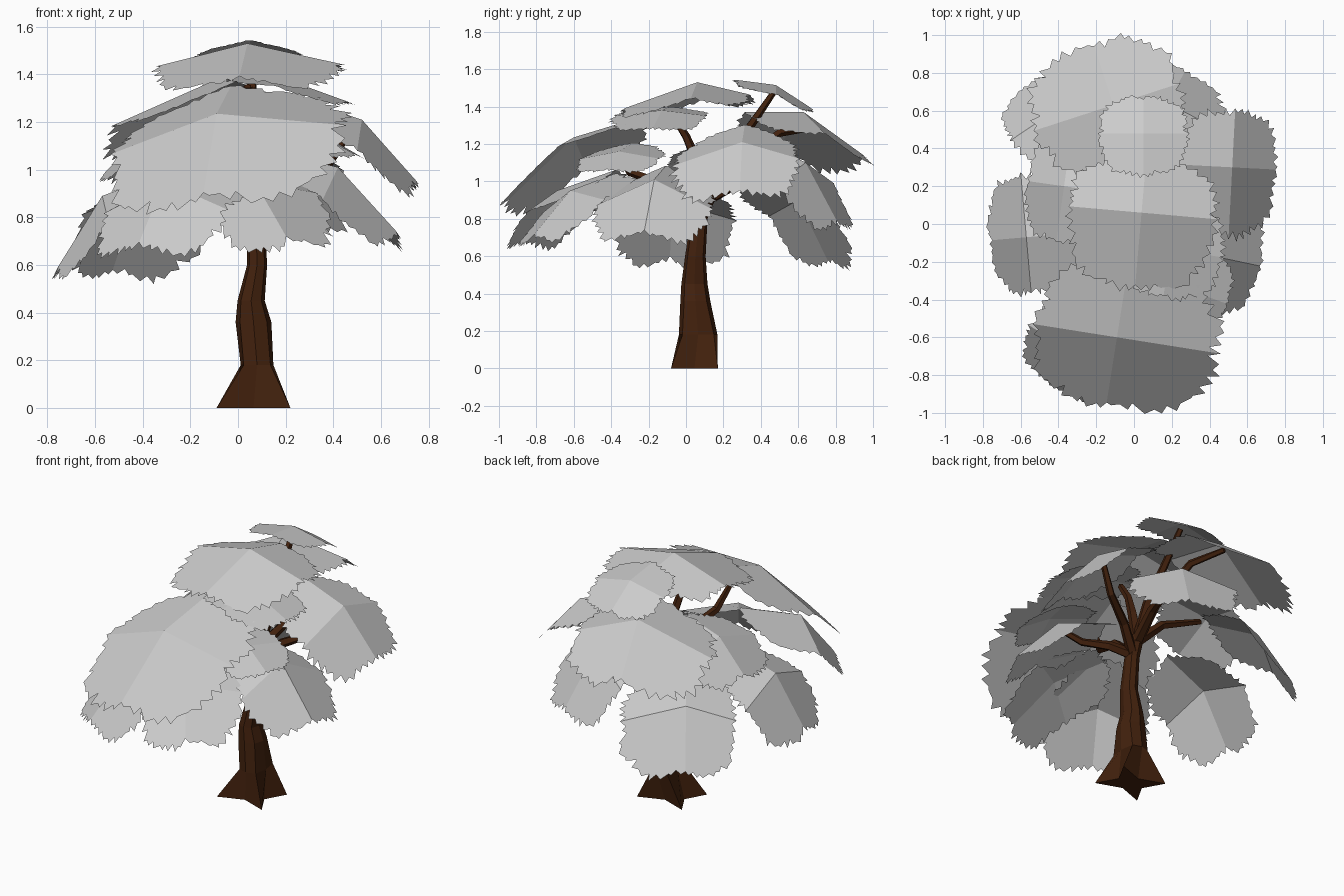
import bpy, bmesh, math, random
from mathutils import Vector

if "Cube" in bpy.data.objects:
    bpy.data.objects.remove(bpy.data.objects["Cube"])

random.seed(7)


def material(name, rgb):
    m = bpy.data.materials.new(name)
    m.diffuse_color = (*rgb, 1)
    m.use_nodes = True
    m.node_tree.nodes["Principled BSDF"].inputs["Base Color"].default_value = m.diffuse_color
    return m


LEAF = material("leaf_grey", (0.6, 0.6, 0.6))
BARK = material("bark_brown", (0.054, 0.015, 0.004))


def finish(bm, name, mat):
    me = bpy.data.meshes.new(name)
    bm.to_mesh(me)
    bm.free()
    me.materials.append(mat)
    ob = bpy.data.objects.new(name, me)
    bpy.context.collection.objects.link(ob)
    return ob


def loft(name, rings, mat):
    """Skin a list of point rings into a closed tube."""
    bm = bmesh.new()
    vs = [[bm.verts.new(p) for p in r] for r in rings]
    n = len(vs[0])
    for a, b in zip(vs, vs[1:]):
        for i in range(n):
            j = (i + 1) % n
            bm.faces.new((a[i], a[j], b[j], b[i]))
    bm.faces.new(vs[0][::-1])
    bm.faces.new(vs[-1])
    bmesh.ops.recalc_face_normals(bm, faces=bm.faces)
    return finish(bm, name, mat)


# Trunk: four-cornered star at the roots, rounder above
# z, centre x, centre y, half x, half y, corner factor, side factor
sections = [
    (0.00, 0.065, 0.045, 0.155, 0.125, 1.00, 0.55),
    (0.18, 0.080, 0.065, 0.070, 0.105, 0.80, 0.98),
    (0.36, 0.065, 0.050, 0.075, 0.080, 0.75, 1.00),
    (0.45, 0.055, 0.045, 0.057, 0.070, 0.75, 1.00),
    (0.60, 0.080, 0.050, 0.042, 0.055, 0.75, 1.00),
    (0.80, 0.075, 0.070, 0.038, 0.045, 0.75, 1.00),
    (0.93, 0.070, 0.110, 0.038, 0.042, 0.75, 1.00),
]
rings = []
for z, x, y, hx, hy, c, k in sections:
    star = [(-c, -c), (0, -k), (c, -c), (k, 0), (c, c), (0, k), (-c, c), (-k, 0)]
    rings.append([(x + hx * a, y + hy * b, z) for a, b in star])
loft("trunk", rings, BARK)


def branch(name, pts, r0, r1, sides=5):
    pts = [Vector(p) for p in pts]
    out = []
    for i, p in enumerate(pts):
        d = (pts[min(i + 1, len(pts) - 1)] - pts[max(i - 1, 0)]).normalized()
        side = d.cross(Vector((0.31, -0.83, 0.1))).normalized()
        up = d.cross(side)
        r = r0 + (r1 - r0) * i / (len(pts) - 1)
        ang = [2 * math.pi * k / sides for k in range(sides)]
        out.append([p + r * (math.cos(a) * side + math.sin(a) * up) for a in ang])
    loft(name, out, BARK)


# Branches leave the trunk at a low or a high fork
LOW = (0.075, 0.08, 0.82)
HIGH = (0.07, 0.11, 0.90)
branches = {
    "top_back": [HIGH, (0.07, 0.20, 1.10), (0.06, 0.36, 1.32), (0.05, 0.47, 1.48)],
    "back": [HIGH, (0.05, 0.25, 1.08), (0.00, 0.50, 1.26), (-0.08, 0.70, 1.29)],
    "top": [HIGH, (0.06, 0.06, 1.10), (0.04, 0.00, 1.24), (0.04, -0.07, 1.35)],
    "left": [HIGH, (-0.08, 0.15, 1.04), (-0.32, 0.20, 1.13)],
    "right": [LOW, (0.20, 0.15, 0.95), (0.38, 0.25, 1.03), (0.48, 0.30, 1.18)],
    "right_low": [LOW, (0.20, 0.02, 0.86), (0.30, -0.10, 0.90), (0.42, -0.16, 0.97)],
    "back_right_low": [HIGH, (0.12, 0.30, 1.00), (0.17, 0.55, 1.07)],
    "front": [LOW, (0.05, -0.10, 0.98), (0.00, -0.30, 1.05), (-0.04, -0.38, 1.18)],
}
for key, pts in branches.items():
    branch("branch_" + key, pts, 0.034, 0.017)


def leaf_sheet(name, c, az, out, inn, left, right):
    """Ragged sheet folded along two creases into four flat quarters.
    out/inn/left/right are (length, height change) from the centre,
    left being counter-clockwise from the outward direction az."""
    a = math.radians(az)
    o = Vector((math.cos(a), math.sin(a), 0))
    t = Vector((-math.sin(a), math.cos(a), 0))
    up = Vector((0, 0, 1))
    c = Vector(c)
    bm = bmesh.new()
    centre = bm.verts.new(c)
    q, p = 21, 2.8
    n = 4 * q
    ring = []
    phase = random.uniform(0, 6)
    for k in range(n):
        ang = 2 * math.pi * k / n
        if k % q:
            ang += random.uniform(-0.45, 0.45) * 2 * math.pi / n
        cu, cv = math.cos(ang), math.sin(ang)
        r = (abs(cu) ** p + abs(cv) ** p) ** (-1 / p)
        r *= 0.98 + 0.025 * math.sin(9 * ang + phase)
        r *= random.uniform(0.98, 1.04) if k % 2 else random.uniform(0.90, 0.98)
        u, v = r * cu, r * cv
        if k % q == 0:      # crease ends stay exactly on the fold
            u, v = (u, 0) if k % (2 * q) == 0 else (0, v)
        lu, du = out if u > 0 else inn
        lv, dv = left if v > 0 else right
        ring.append(bm.verts.new(
            c + o * (u * lu) + t * (v * lv) + up * (abs(u) * du + abs(v) * dv)))
    for i in range(4):
        bm.faces.new([centre] + [ring[(i * q + j) % n] for j in range(q + 1)])
    finish(bm, name, LEAF)


# Leaf sheets: centre, outward direction, outer, inner, left and right edges
leaf_sheet("leaves_top", (0.04, 0.06, 1.53), -95,
           (0.42, -0.15), (0.30, -0.07), (0.41, -0.09), (0.40, -0.10))
leaf_sheet("leaves_top_back", (0.05, 0.48, 1.515), 90,
           (0.20, -0.13), (0.23, 0.03), (0.24, -0.05), (0.24, -0.05))
leaf_sheet("leaves_upper_right", (0.20, -0.13, 1.38), -10,
           (0.28, -0.10), (0.27, 0.02), (0.25, -0.03), (0.27, -0.03))
leaf_sheet("leaves_front", (-0.09, -0.60, 1.235), -99,
           (0.38, -0.36), (0.40, 0.12), (0.56, -0.05), (0.45, -0.17))
leaf_sheet("leaves_front_inner", (0.32, -0.36, 1.16), -20,
           (0.19, -0.10), (0.25, 0.05), (0.24, -0.04), (0.22, -0.04))
leaf_sheet("leaves_front_left_low", (-0.31, -0.69, 0.95), -122,
           (0.21, -0.27), (0.40, 0.12), (0.32, -0.12), (0.29, -0.13))
leaf_sheet("leaves_front_right_low", (0.07, -0.62, 0.95), -55,
           (0.26, -0.26), (0.32, 0.10), (0.33, -0.05), (0.26, -0.12))
leaf_sheet("leaves_right_low", (0.42, -0.17, 1.01), -12,
           (0.26, -0.28), (0.33, 0.08), (0.32, -0.16), (0.32, -0.14))
leaf_sheet("leaves_right", (0.52, 0.30, 1.21), -3,
           (0.24, -0.27), (0.30, 0.10), (0.31, -0.09), (0.38, -0.13))
leaf_sheet("leaves_back_right_low", (0.18, 0.64, 1.10), 62,
           (0.20, -0.33), (0.30, 0.13), (0.32, -0.11), (0.32, -0.11))
leaf_sheet("leaves_left", (-0.37, 0.20, 1.17), 172,
           (0.20, -0.19), (0.27, 0.06), (0.30, -0.09), (0.30, -0.09))
leaf_sheet("leaves_left_low", (-0.57, -0.07, 0.89), 185,
           (0.20, -0.32), (0.30, 0.11), (0.31, -0.11), (0.34, -0.10))
leaf_sheet("leaves_back_left_low", (-0.42, 0.60, 0.90), 124,
           (0.20, -0.34), (0.30, 0.12), (0.29, -0.09), (0.38, -0.10))
leaf_sheet("leaves_back", (-0.11, 0.63, 1.37), 108,
           (0.35, -0.24), (0.34, 0.00), (0.45, -0.19), (0.38, -0.12))
